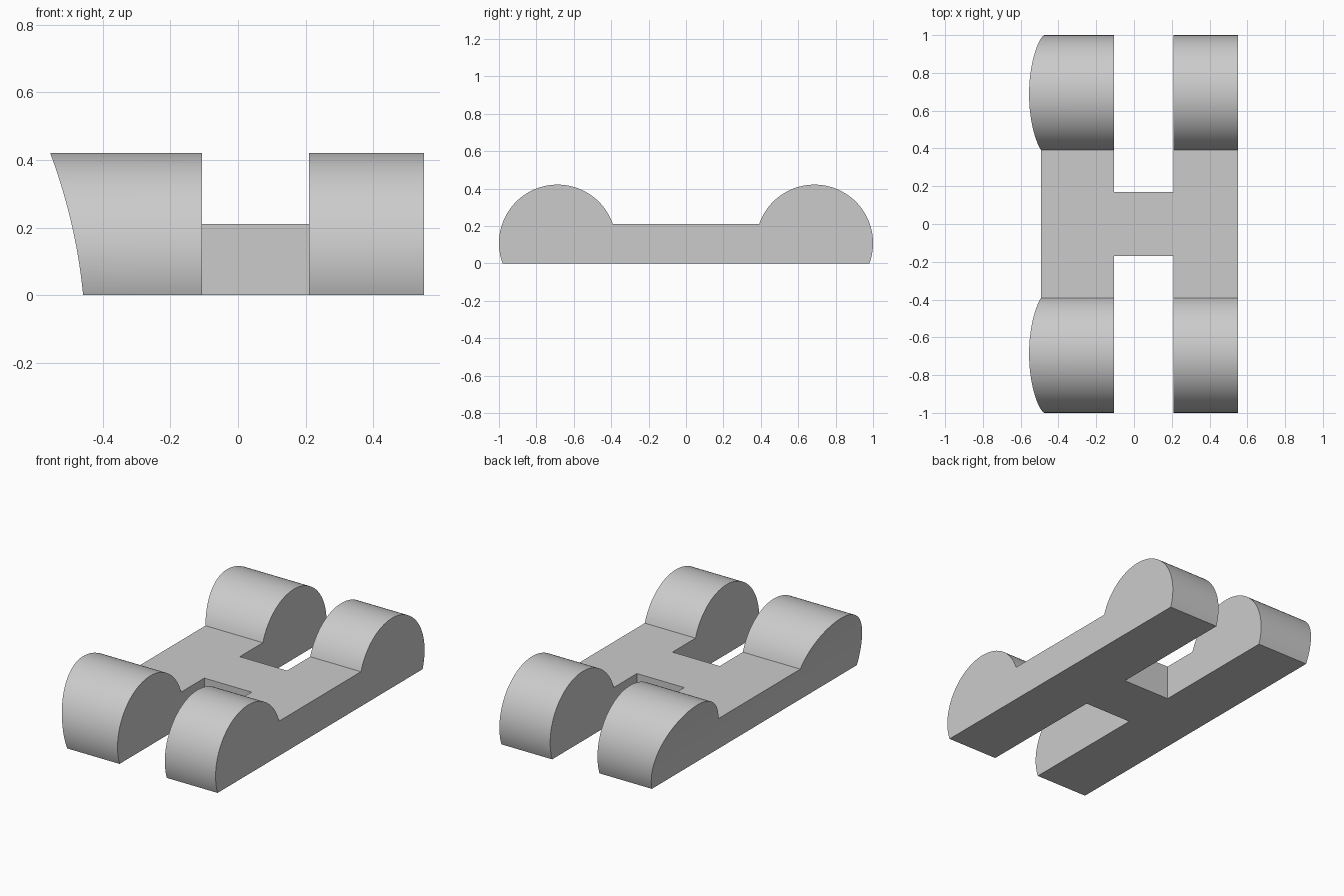
import bpy
import math

cube = bpy.data.objects.get("Cube")
if cube:
    bpy.data.objects.remove(cube, do_unlink=True)

DECK = 0.21            # deck height
R, CY, CZ = 0.313, 0.687, 0.108   # rounded end: radius and centre


def prism(name, outline, place, start, end):
    """Extrude a 2D outline from start to end; place(u, v, t) gives the 3D point."""
    n = len(outline)
    verts = [place(u, v, t) for t in (start, end) for u, v in outline]
    faces = [list(range(n))[::-1], list(range(n, 2 * n))]
    faces += [[i, (i + 1) % n, n + (i + 1) % n, n + i] for i in range(n)]
    mesh = bpy.data.meshes.new(name)
    mesh.from_pydata(verts, [], faces)
    obj = bpy.data.objects.new(name, mesh)
    bpy.context.collection.objects.link(obj)
    # make all faces point outward
    bpy.context.view_layer.objects.active = obj
    bpy.ops.object.select_all(action='DESELECT')
    obj.select_set(True)
    bpy.ops.object.mode_set(mode='EDIT')
    bpy.ops.mesh.select_all(action='SELECT')
    bpy.ops.mesh.normals_make_consistent(inside=False)
    bpy.ops.object.mode_set(mode='OBJECT')
    return obj


# Side profile: low deck with a rounded hump at each end
a0 = -math.asin(CZ / R)
a1 = math.pi - math.asin((DECK - CZ) / R)
STEPS = 64
hump = [(CY + R * math.cos(a), CZ + R * math.sin(a))
        for a in (a0 + (a1 - a0) * i / STEPS for i in range(STEPS + 1))]
profile = hump + [(-y, z) for y, z in reversed(hump)]
body = prism("h_shaped_body", profile, lambda y, z, x: (x, y, z), -0.7, 0.55)

# Slots between the two rails, front and back
cutters = []
for name, y0, y1 in (("front_slot", -1.2, -0.17), ("back_slot", 0.17, 1.2)):
    rect = [(-0.107, y0), (0.21, y0), (0.21, y1), (-0.107, y1)]
    cutters.append(prism(name, rect, lambda x, y, z: (x, y, z), -0.2, 0.7))

# Curved right flank, leaning outward towards the top
levels = [-0.02 + 0.48 * i / 32 for i in range(33)]
flank = [(-0.458 - 0.093 * z - 0.329 * z * z, z) for z in levels]
flank += [(-1.0, levels[-1]), (-1.0, levels[0])]
cutters.append(prism("flank_cutter", flank, lambda x, z, y: (x, y, z), -1.2, 1.2))

# Apply the cuts
bpy.ops.object.select_all(action='DESELECT')
body.select_set(True)
bpy.context.view_layer.objects.active = body
for cutter in cutters:
    cutter.hide_render = True
    mod = body.modifiers.new(cutter.name, 'BOOLEAN')
    mod.operation = 'DIFFERENCE'
    mod.solver = 'EXACT'
    mod.object = cutter
    bpy.ops.object.modifier_apply(modifier=mod.name)
    bpy.data.objects.remove(cutter, do_unlink=True)

# Plain grey finish
grey = bpy.data.materials.new("light_grey")
grey.use_nodes = True
colour = (0.6, 0.6, 0.6, 1.0)
grey.diffuse_color = colour
grey.node_tree.nodes["Principled BSDF"].inputs["Base Color"].default_value = colour
body.data.materials.clear()
body.data.materials.append(grey)

bpy.ops.object.shade_smooth_by_angle(angle=math.radians(30))
